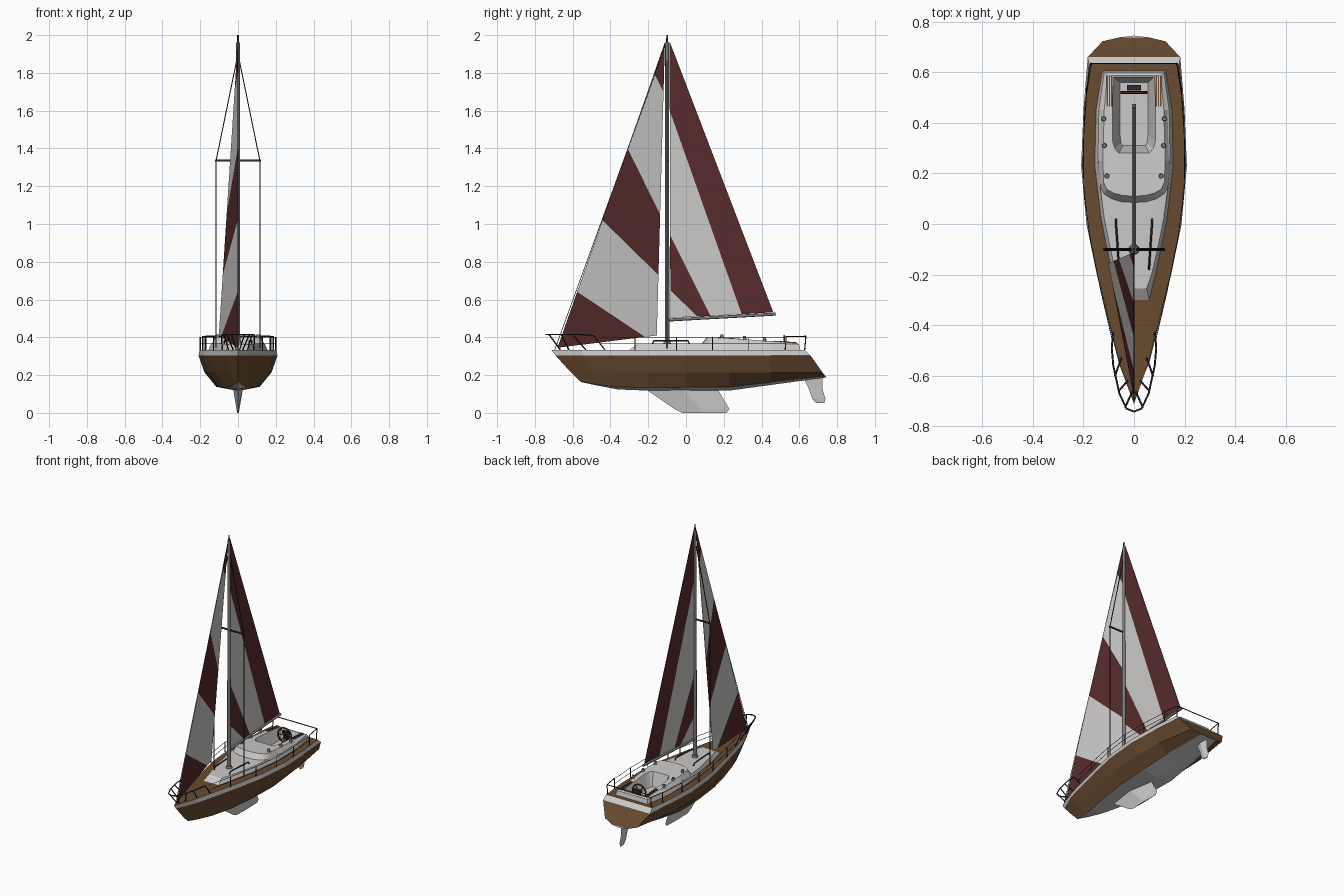
import bpy, bmesh, math
from mathutils import Vector

if "Cube" in bpy.data.objects:
    bpy.data.objects.remove(bpy.data.objects["Cube"])


def mat(name, r, g, b):
    m = bpy.data.materials.new(name)
    m.diffuse_color = (r, g, b, 1)
    m.use_nodes = True
    m.node_tree.nodes["Principled BSDF"].inputs["Base Color"].default_value = m.diffuse_color
    return m


WHITE = mat("off_white", .60, .59, .58)
WOOD = mat("wood_brown", .14, .07, .03)
RED = mat("dark_red", .095, .024, .024)
GREY = mat("metal_grey", .20, .20, .205)
BLACK = mat("near_black", .025, .025, .025)
DARKWOOD = mat("dark_wood", .06, .022, .012)


def finish(name, bm, *mats):
    bmesh.ops.remove_doubles(bm, verts=bm.verts, dist=1e-5)
    me = bpy.data.meshes.new(name)
    bm.to_mesh(me)
    bm.free()
    for m in mats:
        me.materials.append(m)
    ob = bpy.data.objects.new(name, me)
    bpy.context.collection.objects.link(ob)
    return ob


def rings(name, halves, m, cap_first=False, cap_last=False):
    """Loft half outlines (bow to stern), mirrored across x, lower/outer one first."""
    bm = bmesh.new()
    loops = []
    for h in halves:
        full = list(h) + [(-x, y, z) for x, y, z in reversed(h[1:])]
        loops.append([bm.verts.new(p) for p in full])
    for a, b in zip(loops, loops[1:]):
        n = len(a)
        for i in range(n):
            j = (i + 1) % n
            bm.faces.new((a[i], a[j], b[j], b[i]))
    if cap_first:
        bm.faces.new(loops[0][::-1])
    if cap_last:
        bm.faces.new(loops[-1])
    return finish(name, bm, m)


def at(z, pts):
    return [(x, y, z) for x, y in pts]


def tube(name, paths, r, m, sides=6):
    """Round bars along one or more polylines."""
    cu = bpy.data.curves.new(name, 'CURVE')
    cu.dimensions = '3D'
    cu.bevel_depth = r
    cu.bevel_resolution = max(0, sides // 2 - 2)
    cu.use_fill_caps = True
    for p in paths:
        s = cu.splines.new('POLY')
        s.points.add(len(p) - 1)
        for q, c in zip(s.points, p):
            q.co = (*c, 1)
    cu.materials.append(m)
    ob = bpy.data.objects.new(name, cu)
    bpy.context.collection.objects.link(ob)
    return ob


def both(path):
    return [path, [(-x, y, z) for x, y, z in path]]


def box(name, c, s, m):
    bm = bmesh.new()
    bmesh.ops.create_cube(bm, size=1)
    for v in bm.verts:
        v.co = [c[i] + v.co[i] * s[i] for i in range(3)]
    return finish(name, bm, m)


def cyl(name, c, r1, r2, h, m, n=12):
    bm = bmesh.new()
    bmesh.ops.create_cone(bm, cap_ends=True, segments=n, radius1=r1, radius2=r2, depth=h)
    bmesh.ops.translate(bm, verts=bm.verts, vec=c)
    ob = finish(name, bm, m)
    for f in ob.data.polygons:
        f.use_smooth = len(f.vertices) == 4
    return ob


def sail(name, panels):
    """Flat panels (alternating by flag: 1 = red), given a little thickness."""
    bm = bmesh.new()
    for red, pts in panels:
        f = bm.faces.new([bm.verts.new(p) for p in pts])
        f.material_index = red
    ob = finish(name, bm, WHITE, RED)
    mod = ob.modifiers.new("thickness", 'SOLIDIFY')
    mod.thickness = .003
    mod.offset = 0


# Hull outlines from keel line to sheer
keel_line = [(0, -.555, .163), (0, -.48, .147), (0, -.36, .124), (0, -.2, .118),
             (0, 0, .116), (0, .23, .118), (0, .45, .148), (0, .745, .188)]
chine = [(0, -.56, .166), (.02, -.48, .152), (.045, -.36, .137), (.08, -.2, .134),
         (.105, 0, .136), (.115, .23, .138), (.1, .45, .162), (.06, .738, .194)]
middle = at(.215, [(0, -.61), (.042, -.5), (.078, -.36), (.12, -.2), (.158, 0),
                   (.178, .23), (.17, .45), (.125, .722)])
strake = at(.303, [(0, -.69), (.06, -.55), (.105, -.37), (.147, -.2), (.188, 0),
                   (.209, .23), (.2, .45), (.183, .66)])
sheer = at(.332, [(0, -.712), (.057, -.55), (.102, -.37), (.143, -.2), (.183, 0),
                  (.204, .23), (.196, .45), (.178, .63)])
rings("hull_bottom", [keel_line, chine], WHITE)
rings("hull_sides", [chine, middle, strake], WOOD)
rings("sheer_stripe", [strake, sheer], WHITE)

# Deck, cabin and cockpit outlines from outside in
cabin_base = at(.334, [(0, -.3), (.06, -.3), (.085, -.2), (.11, -.08), (.13, .02),
                       (.155, .23), (.15, .45), (.125, .605)])
cabin_top = at(.364, [(0, -.255), (.05, -.255), (.072, -.19), (.097, -.08), (.117, .02),
                      (.143, .23), (.139, .45), (.118, .598)])
coaming_base = at(.367, [(0, .085), (.05, .088), (.09, .1), (.12, .12), (.135, .15),
                         (.138, .25), (.132, .45), (.113, .592)])
coaming_top = [(0, .11, .402), (.045, .113, .402), (.08, .122, .402), (.108, .138, .4),
               (.12, .165, .398), (.123, .25, .394), (.118, .45, .38), (.105, .587, .37)]
rim = [(0, .28, .394), (.03, .28, .394), (.06, .28, .393), (.077, .3, .391),
       (.085, .33, .388), (.086, .4, .383), (.085, .5, .376), (.08, .582, .369)]
sole = at(.3, [(0, .31), (.025, .31), (.045, .31), (.051, .32), (.055, .35),
               (.055, .42), (.055, .5), (.055, .56)])
rings("deck", [sheer, cabin_base], WOOD)
rings("cabin", [cabin_base, cabin_top, coaming_base], WHITE)
rings("cockpit", [coaming_base, coaming_top, rim, sole], WHITE, cap_last=True)

# Keel fin and rudder
rings("keel_fin", [at(0, [(0, -.02), (.004, .09), (0, .215)]),
                   at(.02, [(0, -.06), (.008, .08), (0, .23)]),
                   at(.13, [(0, -.22), (.026, -.02), (0, .165)])], WHITE, cap_first=True)
rings("rudder", [at(.052, [(0, .69), (.004, .71), (0, .732)]),
                 at(.075, [(0, .668), (.007, .695), (0, .738)]),
                 at(.13, [(0, .65), (.01, .685), (0, .722)]),
                 at(.188, [(0, .62), (.012, .67), (0, .722)])], WHITE, cap_first=True)

# Mast, boom and spreaders
MY = -.1
cyl("mast", (0, MY, 1.145), .012, .010, 1.63, GREY)
cyl("mast_foot", (0, MY, .372), .022, .016, .02, GREY)
cyl("masthead", (0, MY, 1.975), .006, .004, .05, BLACK, 8)
tube("boom", [[(0, -.088, .492), (0, .475, .523)]], .008, GREY, 8)
tube("spreader", [[(-.122, MY, 1.335), (.122, MY, 1.335)]], .006, BLACK)

# Sails: striped panels
sail("main_sail", [(red, [(0, y, z) for y, z in pts]) for red, pts in (
    (1, [(-.088, 1.97), (-.086, 1.6), (.295, .522), (.462, .533)]),
    (0, [(-.086, 1.6), (-.084, .94), (.13, .513), (.295, .522)]),
    (1, [(-.084, .94), (-.083, .65), (.06, .51), (.13, .513)]),
    (0, [(-.083, .65), (-.082, .503), (.06, .51)]))])
head, tack, clew = Vector((0, -.112, 1.96)), Vector((0, -.68, .345)), Vector((-.1, -.155, .41))
luff = lambda t: tack.lerp(head, t)
leech = lambda t: clew.lerp(head, t)
foot = tack.lerp(clew, .88)
sail("fore_sail", [
    (1, [tack, foot, luff(.183)]),
    (0, [luff(.183), foot, clew, leech(.206), luff(.418)]),
    (1, [luff(.418), leech(.206), leech(.413), luff(.653)]),
    (0, [luff(.653), leech(.413), leech(.832), luff(.9)]),
    (1, [luff(.9), leech(.832), head])])

# Standing rigging
tube("shrouds", both([(0, MY, 1.9), (.116, MY, 1.335), (.116, MY, .34)]), .003, BLACK)
tube("forestay", [[(0, -.695, .333), (0, MY, 1.97)]], .002, BLACK)

# Bow and stern rails
tube("bow_rail", both([(.083, -.43, .335), (.088, -.49, .41), (.082, -.56, .415),
                       (.058, -.67, .415), (.03, -.73, .415), (0, -.742, .415)])
     + both([(.035, -.725, .415), (.008, -.665, .333)])
     + both([(.075, -.6, .415), (.05, -.53, .333)])
     + both([(.06, -.66, .415), (.025, -.62, .333)]), .0038, BLACK)
tube("stern_rail", [[(.187, .525, .333), (.187, .53, .405), (.17, .635, .405),
                     (-.17, .635, .405), (-.187, .53, .405), (-.187, .525, .333)]]
     + both([(.17, .635, .405), (.17, .628, .333)]), .0035, BLACK)

# Lifelines and stanchions along the deck edge
posts = [(.088, -.45), (.13, -.27), (.175, -.05), (.199, .14), (.2, .33), (.187, .53)]
tube("lifelines", [p for z in (.366, .4) for p in both([(x, y, z) for x, y in posts])], .0015, BLACK)
tube("stanchions", [p for x, y in posts[1:-1] for p in both([(x, y, .33), (x, y, .402)])], .0025, BLACK)

# Cabin handrails
tube("handrails", both([(.072, .02, .364), (.072, .01, .382), (.064, -.1, .382),
                        (.06, -.17, .382), (.06, -.18, .362)]), .004, BLACK)

# Winches and seat slats, both sides
for s, side in ((1, "right"), (-1, "left")):
    for i, (x, y, z) in enumerate([(.12, .416, .39), (.117, .31, .397), (.107, .19, .405)]):
        cyl(f"winch_{side}_{i}", (s * x, y, z), .010, .008, .022, GREY)
    for i in range(3):
        slat = box(f"seat_slat_{side}_{i}", (0, 0, 0), (.005, .12, .004), WOOD)
        slat.location = (s * (.088 + .009 * i), .525, .376)
        slat.rotation_euler.x = -.07

# Steering wheel on its pedestal
WY, WZ, R = .52, .355, .052
circle = [(R * math.cos(a), WY, WZ + R * math.sin(a)) for a in [k * math.tau / 20 for k in range(20)]]
rim_ob = tube("wheel_rim", [circle], .005, DARKWOOD)
rim_ob.data.splines[0].use_cyclic_u = True
tube("wheel_spokes", [[circle[k], (0, WY, WZ)] for k in (0, 3, 7, 10, 13, 17)], .003, DARKWOOD)
box("pedestal", (0, .538, .33), (.03, .022, .06), DARKWOOD)
box("instrument_pod", (0, .538, .368), (.055, .022, .02), BLACK)
